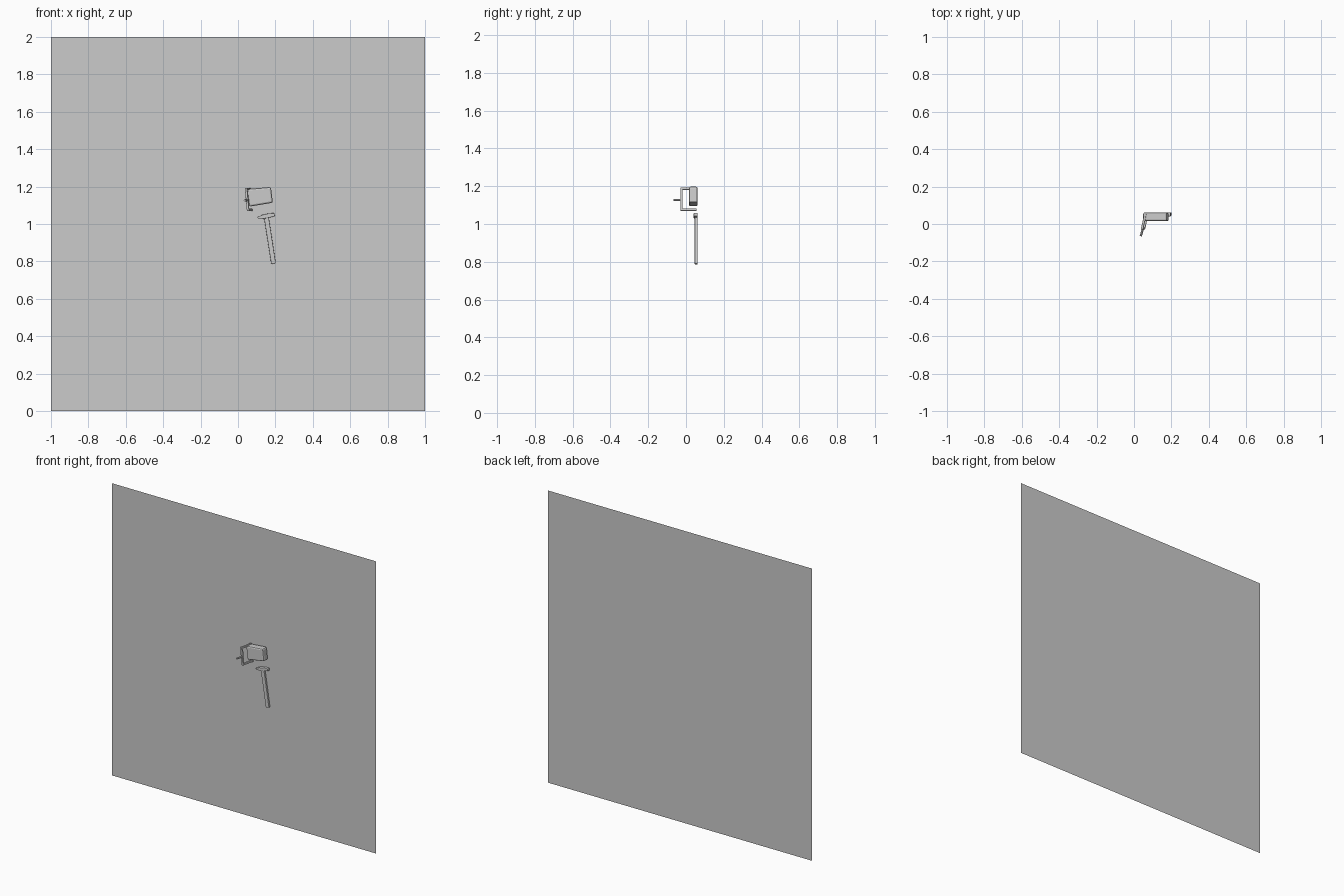
import bpy, bmesh
from mathutils import Vector

if "Cube" in bpy.data.objects:
    bpy.data.objects.remove(bpy.data.objects["Cube"])


def prism(name, pts, direction, bevel=0.0):
    """Extrude a closed 3D outline along a vector, optionally rounding its edges."""
    d = Vector(direction)
    bm = bmesh.new()
    face = bm.faces.new([bm.verts.new(p) for p in pts])
    ext = bmesh.ops.extrude_face_region(bm, geom=[face])
    new = [g for g in ext["geom"] if isinstance(g, bmesh.types.BMVert)]
    bmesh.ops.translate(bm, vec=d, verts=new)
    if len(bm.faces) < len(pts) + 2:
        bm.faces.new([v for v in bm.verts if v not in new])
    bmesh.ops.recalc_face_normals(bm, faces=bm.faces)
    me = bpy.data.meshes.new(name)
    bm.to_mesh(me)
    bm.free()
    ob = bpy.data.objects.new(name, me)
    bpy.context.collection.objects.link(ob)
    if bevel:
        m = ob.modifiers.new("bevel", "BEVEL")
        m.width, m.segments = bevel, 2
    return ob


def front_prism(name, outline, y0, y1, bevel=0.0):
    return prism(name, [(x, y0, z) for x, z in outline], (0, y1 - y0, 0), bevel)


def rod(name, a, b, radius, sides=8):
    a, b = Vector(a), Vector(b)
    bpy.ops.mesh.primitive_cylinder_add(vertices=sides, radius=radius,
                                        depth=(b - a).length, location=(a + b) / 2)
    ob = bpy.context.object
    ob.name = name
    ob.rotation_euler = (b - a).to_track_quat("Z", "Y").to_euler()
    bpy.ops.object.shade_smooth_by_angle()
    return ob


# Wall sheet behind everything
wall = bpy.data.meshes.new("wall_panel")
wall.from_pydata([(-1, .065, 0), (1, .065, 0), (1, .065, 2), (-1, .065, 2)], [], [(0, 1, 2, 3)])
bpy.context.collection.objects.link(bpy.data.objects.new("wall_panel", wall))

# Rounded slanted block
front_prism("block", [(.048, 1.187), (.176, 1.198), (.186, 1.114), (.060, 1.093)],
            .015, .062, .009)

# C-shaped bracket: outline in (depth, height), skewed sideways as it goes back
t = .012
y0, y1, z0, z1 = -.03, .056, 1.07, 1.193
outline = [(y1, z1), (y0, z1), (y0, z0), (y1, z0), (y1, z0 + t),
           (y0 + t, z0 + t), (y0 + t, z1 - t), (y1, z1 - t)]


def bracket_x(y, z):
    return .042 + .22 * (y - y0) + .09 * (z1 - z)


prism("bracket", [(bracket_x(y, z) - t / 2, y, z) for y, z in outline], (t, 0, 0), .002)

# Pin sticking out of the bracket
rod("bracket_pin", (.036, -.065, 1.127), (.049, -.022, 1.127), .006)

# Hammer: flat tapering handle and a head wedge-shaped at the left
front_prism("hammer_handle", [(.138, 1.04), (.164, 1.04), (.202, .791), (.178, .785)],
            .046, .061, .003)
front_prism("hammer_head", [(.102, 1.036), (.13, 1.049), (.165, 1.057), (.195, 1.058),
                            (.197, 1.041), (.168, 1.034), (.135, 1.028), (.108, 1.029)],
            .041, .062, .003)
